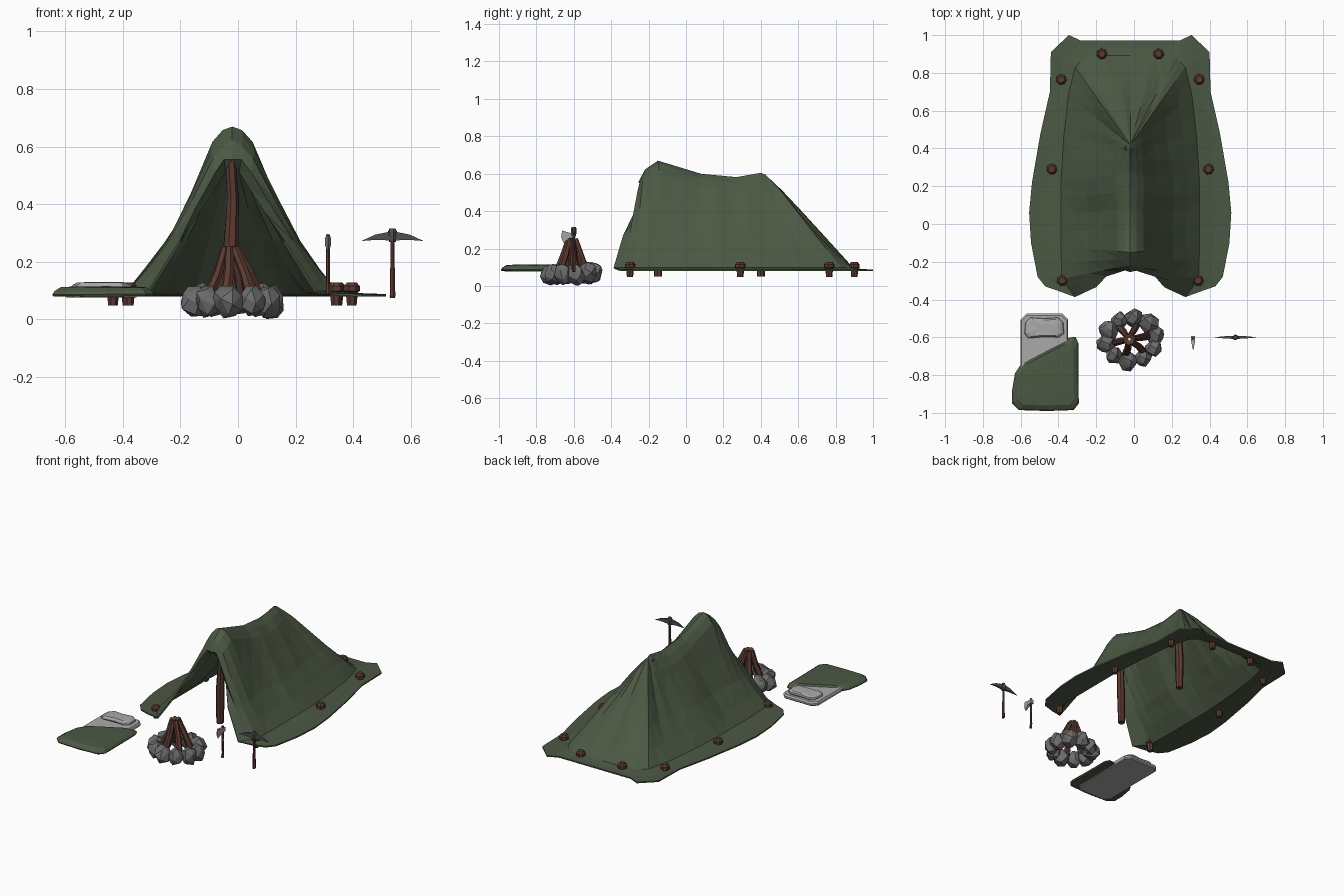
import bpy, bmesh, math, random
from mathutils import Vector

if "Cube" in bpy.data.objects:
    bpy.data.objects.remove(bpy.data.objects["Cube"])

random.seed(4)


def material(name, rgb):
    m = bpy.data.materials.new(name)
    m.diffuse_color = (*rgb, 1)
    m.use_nodes = True
    m.node_tree.nodes["Principled BSDF"].inputs["Base Color"].default_value = m.diffuse_color
    return m


GREEN = material("canvas green", (0.072, 0.098, 0.057))
WOOD = material("brown wood", (0.105, 0.043, 0.031))
STONE = material("grey stone", (0.15, 0.15, 0.155))
CLOTH = material("pale bedding", (0.40, 0.40, 0.40))
IRON = material("dark iron", (0.08, 0.08, 0.085))
BLADE = material("blade steel", (0.36, 0.36, 0.36))


def finish(name, bm, mat):
    bmesh.ops.recalc_face_normals(bm, faces=bm.faces)
    me = bpy.data.meshes.new(name)
    bm.to_mesh(me)
    bm.free()
    me.materials.append(mat)
    ob = bpy.data.objects.new(name, me)
    bpy.context.collection.objects.link(ob)
    return ob


def rod(bm, pts, sides, jitter=0.0):
    """Faceted tube through (x, y, z, radius) points."""
    axis = Vector(pts[-1][:3]) - Vector(pts[0][:3])
    u = axis.orthogonal().normalized()
    v = axis.normalized().cross(u)
    rings = []
    for x, y, z, r in pts:
        ring = []
        for i in range(sides):
            a = math.tau * i / sides
            rr = r * (1 + random.uniform(-jitter, jitter))
            ring.append(bm.verts.new(Vector((x, y, z)) + rr * (math.cos(a) * u + math.sin(a) * v)))
        rings.append(ring)
    skin(bm, rings)


def skin(bm, rings):
    n = len(rings[0])
    for a, b in zip(rings, rings[1:]):
        for i in range(n):
            bm.faces.new((a[i], a[(i + 1) % n], b[(i + 1) % n], b[i]))
    bm.faces.new(rings[0])
    bm.faces.new(rings[-1])


def slab(name, outline, levels, mat, wobble=0.0):
    """Soft flat shape: the outline repeated at (inset scale, z) levels."""
    bm = bmesh.new()
    cx = sum(p[0] for p in outline) / len(outline)
    cy = sum(p[1] for p in outline) / len(outline)
    rings = [[bm.verts.new((cx + (x - cx) * s, cy + (y - cy) * s,
                            z + random.uniform(-wobble, wobble))) for x, y in outline]
             for s, z in levels]
    skin(bm, rings)
    return finish(name, bm, mat)


def plate(name, profile, to3d, thick, mat):
    """Profile extruded both ways; to3d maps (a, b, depth) to space."""
    bm = bmesh.new()
    skin(bm, [[bm.verts.new(to3d(a, b, d * t)) for a, b, t in profile] for d in (-thick, thick)])
    return finish(name, bm, mat)


def rounded(x0, x1, y0, y1, c):
    return [(x0 + c, y0), (x1 - c, y0), (x1, y0 + c), (x1, y1 - c),
            (x1 - c, y1), (x0 + c, y1), (x0, y1 - c), (x0, y0 + c)]


# --- Tent canvas: columns run from ground hem to ridge, around three sides ---
CX = -0.02
# hem (x, y), slope foot (x, y), ridge (y, z), roundness, fold
KEYS = [
    (0.450, -0.33, 0.290, -0.385, -0.25, 0.555, 0.0, 0.0),
    (0.490, -0.28, 0.360, -0.29, -0.215, 0.62, 0.7, 0.0),
    (0.525, -0.10, 0.365, -0.12, -0.15, 0.665, 1.0, 0.0),
    (0.535, 0.06, 0.365, 0.05, 0.08, 0.595, 0.6, -0.015),
    (0.520, 0.22, 0.365, 0.22, 0.27, 0.577, 0.4, 0.0),
    (0.475, 0.48, 0.350, 0.46, 0.40, 0.600, 0.3, -0.02),
    (0.425, 0.70, 0.325, 0.68, 0.42, 0.592, 0.2, -0.025),
    (0.420, 0.91, 0.290, 0.83, 0.42, 0.592, 0.2, 0.02),
    (0.325, 1.00, 0.240, 0.88, 0.42, 0.592, 0.2, -0.025),
    (0.260, 0.97, 0.130, 0.89, 0.42, 0.592, 0.1, 0.005),
    (0.000, 0.97, 0.000, 0.89, 0.42, 0.592, 0.1, 0.0),
]
half = []
for a, b in zip(KEYS, KEYS[1:]):
    half += [a, tuple((p + q) / 2 for p, q in zip(a, b))]
ROWS = [(0, 0), (0.18, 0.13), (0.38, 0.31), (0.6, 0.6), (0.81, 0.91), (0.91, 0.98), (1, 1)]
columns = [(-1, k) for k in half] + [(0, KEYS[-1])] + [(1, k) for k in reversed(half)]

bm = bmesh.new()
grid = []
for i, (side, (ex, ey, fx, fy, ry, rz, rnd, fold)) in enumerate(columns):
    edge = i in (0, len(columns) - 1)
    fold += 0 if edge else random.uniform(-0.01, 0.01)
    out = Vector((side * fx, fy - ry)).normalized()
    col = [bm.verts.new((CX + side * ex, ey, 0.083)),
           bm.verts.new((CX + side * (ex + fx) / 2, (ey + fy) / 2, 0.086))]
    for s, zf in ROWS:
        zf = s + (zf - s) * rnd
        f = fold * math.sin(math.pi * s)
        x = side * fx * (1 - s) + out.x * f
        y = fy + (ry - fy) * s + out.y * f
        if edge and 0.5 < s < 0.95:
            y += 0.05          # opening edge bows back beneath the lip
        col.append(bm.verts.new((CX + x, y, 0.095 + (rz - 0.095) * zf)))
    grid.append(col)
for a, b in zip(grid, grid[1:]):
    for j in range(len(a) - 1):
        bm.faces.new((a[j], b[j], b[j + 1], a[j + 1]))
bmesh.ops.remove_doubles(bm, verts=bm.verts, dist=0.0005)
bmesh.ops.triangulate(bm, faces=bm.faces)
canvas = finish("tent_canvas", bm, GREEN)
mod = canvas.modifiers.new("cloth thickness", 'SOLIDIFY')
mod.thickness = 0.009
mod.offset = 0

# --- Tent poles ---
for name, y, top in (("front_pole", -0.15, 0.64), ("back_pole", 0.40, 0.575)):
    bm = bmesh.new()
    rod(bm, [(-0.025, y, 0.05, 0.022), (-0.024, y, 0.25, 0.026),
             (-0.018, y, 0.42, 0.021), (-0.03, y, top, 0.02)], 7, 0.1)
    finish(name, bm, WOOD)

# --- Tent pegs ---
bm = bmesh.new()
for x, y in ((0.36, -0.30), (0.415, 0.29), (0.365, 0.765), (0.15, 0.90)):
    for side in (-1, 1):
        rod(bm, [(CX + side * x, y, z, r) for z, r in
                 ((0.047, 0.017), (0.095, 0.022), (0.098, 0.029), (0.115, 0.029), (0.127, 0.018))], 7)
finish("tent_pegs", bm, WOOD)

# --- Fire ring: rough hulls of random points ---
FX, FY = -0.015, -0.61
bm = bmesh.new()
for i in range(10):
    a = math.tau * (i + 0.3) / 10
    r = random.uniform(0.046, 0.056)
    c = Vector((FX + 0.133 * math.cos(a), FY + 0.115 * math.sin(a), 0.066 + random.uniform(-0.008, 0.008)))
    pts = []
    for k in range(18):
        h = 1 - 2 * (k + 0.5) / 18
        t = k * 2.4 + random.uniform(-0.35, 0.35)
        w = math.sqrt(1 - h * h)
        pts.append(bm.verts.new(c + Vector((w * math.cos(t) * r, w * math.sin(t) * r, h * 0.06))
                                * random.uniform(0.9, 1.1)))
    res = bmesh.ops.convex_hull(bm, input=pts)
    junk = [g for g in set(res["geom_interior"] + res["geom_unused"]) if isinstance(g, bmesh.types.BMVert)]
    bmesh.ops.delete(bm, geom=junk, context='VERTS')
finish("fire_stones", bm, STONE)

# --- Stacked logs ---
bm = bmesh.new()
for i in range(6):
    a = math.tau * (i + 0.2) / 6
    c, s = math.cos(a), math.sin(a)
    rod(bm, [(FX + 0.095 * c, FY + 0.085 * s, 0.07, 0.02),
             (FX + 0.055 * c, FY + 0.05 * s, 0.16, 0.018),
             (FX - 0.01 + 0.018 * c, FY + 0.018 * s, 0.25, 0.015)], 6, 0.12)
finish("fire_logs", bm, WOOD)

# --- Bedroll ---
slab("bed_mat", rounded(-0.60, -0.35, -0.975, -0.475, 0.03),
     [(0.97, 0.076), (1, 0.083), (1, 0.094), (0.96, 0.102)], CLOTH)
slab("pillow", [(-0.56, -0.605), (-0.48, -0.598), (-0.40, -0.60), (-0.37, -0.58), (-0.375, -0.52),
                (-0.40, -0.495), (-0.48, -0.50), (-0.55, -0.495), (-0.575, -0.52), (-0.58, -0.58)],
     [(0.85, 0.10), (1, 0.109), (0.97, 0.118), (0.82, 0.127), (0.4, 0.128)], CLOTH, 0.002)
slab("blanket", [(-0.645, -0.95), (-0.645, -0.88), (-0.63, -0.79), (-0.59, -0.73), (-0.47, -0.665),
                 (-0.35, -0.603), (-0.31, -0.597), (-0.295, -0.63), (-0.295, -0.80), (-0.292, -0.95),
                 (-0.32, -0.985), (-0.46, -0.99), (-0.61, -0.985)],
     [(0.98, 0.08), (1, 0.087), (0.96, 0.097), (0.84, 0.111), (0.5, 0.114)], GREEN, 0.0015)

# --- Hatchet ---
bm = bmesh.new()
rod(bm, [(0.313, -0.608, 0.09, 0.009), (0.313, -0.602, 0.12, 0.007),
         (0.313, -0.606, 0.2, 0.007), (0.313, -0.605, 0.295, 0.007)], 6)
finish("axe_handle", bm, WOOD)
plate("axe_head", [(-0.592, 0.258, 1), (-0.592, 0.284, 1), (-0.622, 0.284, 1), (-0.662, 0.296, 0.1),
                   (-0.668, 0.262, 0.1), (-0.655, 0.23, 0.1), (-0.622, 0.256, 1)],
      lambda a, b, d: (0.313 + d, a, b), 0.01, BLADE)

# --- Pickaxe ---
bm = bmesh.new()
rod(bm, [(0.537, -0.60, z, r) for z, r in
         ((0.074, 0.008), (0.08, 0.010), (0.17, 0.009), (0.19, 0.007), (0.29, 0.007))], 6)
finish("pickaxe_handle", bm, WOOD)
wing = [(0.108, 0.272, 0.1), (0.06, 0.294, 0.7), (0.016, 0.303, 1)]
low = [(0.014, 0.274, 1), (0.055, 0.276, 0.7)]
plate("pickaxe_head", wing + [(-x, z, t) for x, z, t in reversed(wing)]
      + [(-x, z, t) for x, z, t in reversed(low)] + low,
      lambda a, b, d: (0.537 + a, -0.60 + d, b), 0.008, IRON)
bm = bmesh.new()
rod(bm, [(0.537, -0.60, z, r) for z, r in ((0.268, 0.013), (0.305, 0.016), (0.316, 0.01))], 6)
finish("pickaxe_collar", bm, IRON)
